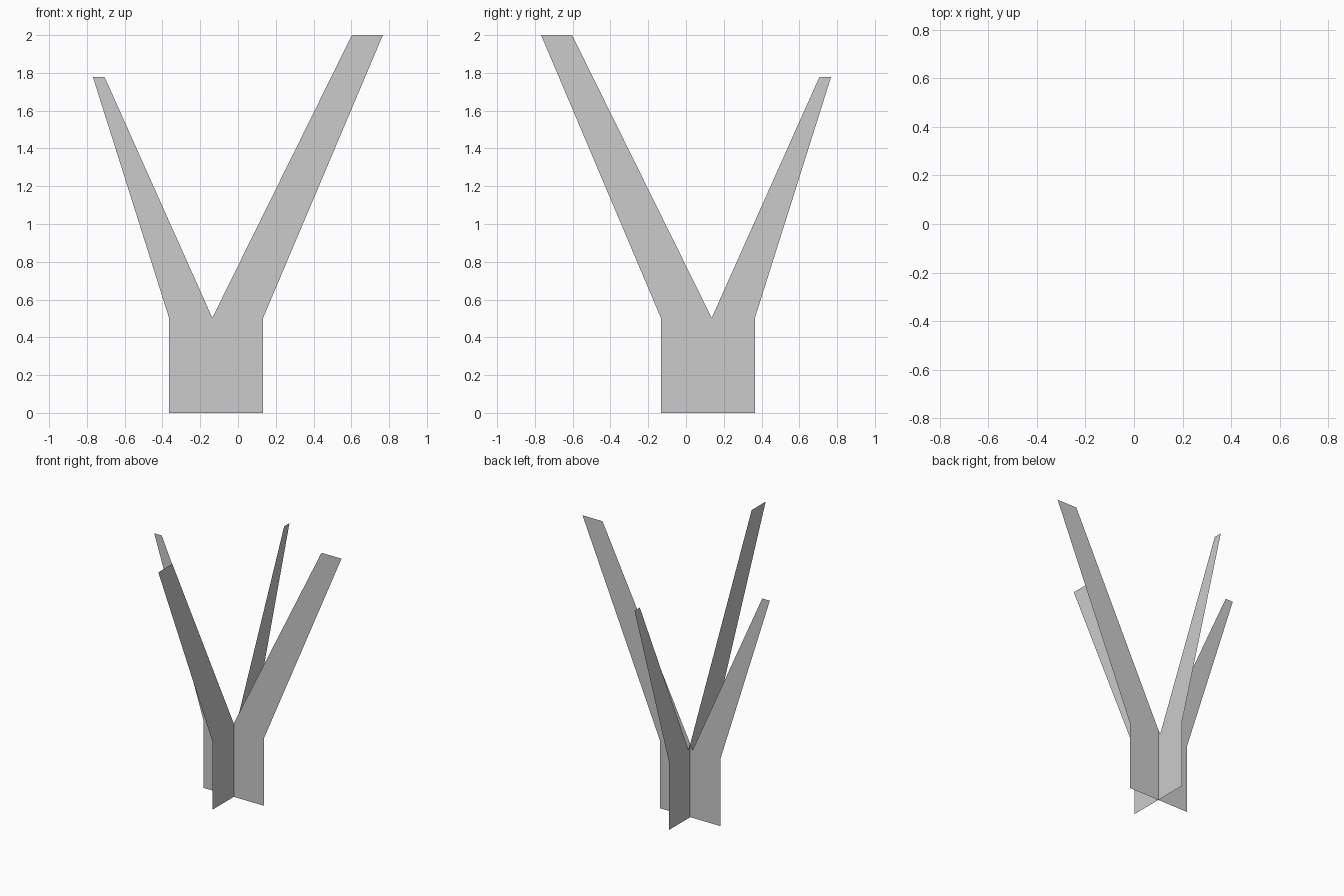
import bpy

if "Cube" in bpy.data.objects:
    bpy.data.objects.remove(bpy.data.objects["Cube"])

# Forked outline in (offset along the card, height)
OUTLINE = [(-0.365, 0), (0.133, 0), (0.133, 0.503), (0.767, 2), (0.603, 2),
           (-0.136, 0.503), (-0.706, 1.778), (-0.768, 1.778), (-0.365, 0.503)]
# Stem and the two branches, sharing the notch corner
FACES = [(0, 1, 2, 5, 8), (2, 3, 4, 5), (5, 6, 7, 8)]
CROSS = 0.116  # the cards cross on the stem's centre line


def card(name, place):
    """Flat forked card with no thickness."""
    mesh = bpy.data.meshes.new(name)
    mesh.from_pydata([place(u, z) for u, z in OUTLINE], [], FACES)
    obj = bpy.data.objects.new(name, mesh)
    bpy.context.collection.objects.link(obj)
    return obj


# Card seen from the front
card("forked_card_front", lambda u, z: (u, CROSS, z))
# Card seen from the side, a quarter turn of the first
card("forked_card_side", lambda u, z: (-CROSS, -u, z))
